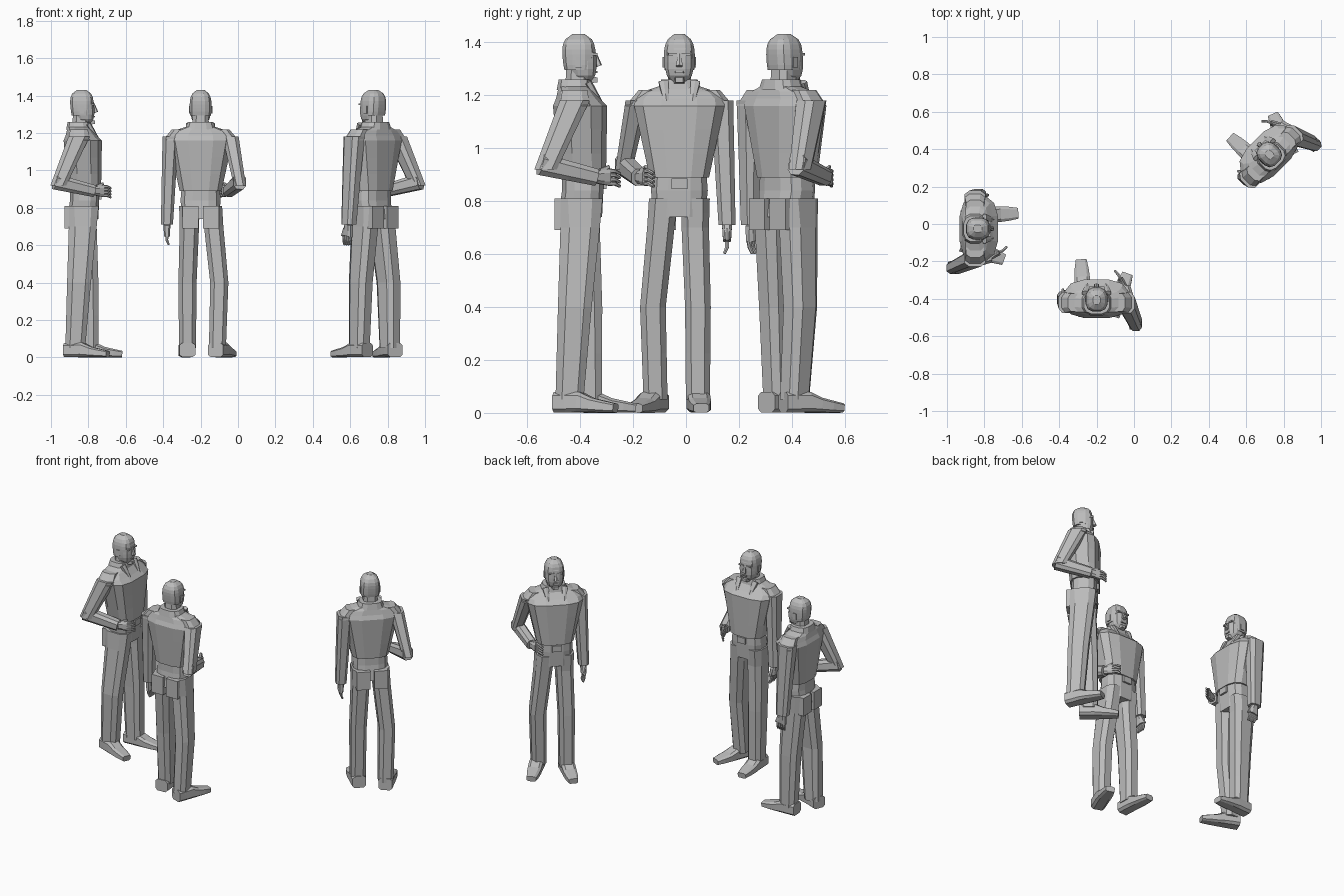
import bpy, bmesh
from math import cos, sin, pi, radians, copysign
from mathutils import Vector, Matrix

if "Cube" in bpy.data.objects:
    bpy.data.objects.remove(bpy.data.objects["Cube"], do_unlink=True)

grey = bpy.data.materials.new("plain grey")
grey.use_nodes = True
shade = (0.5, 0.5, 0.5, 1)
grey.diffuse_color = shade
grey.node_tree.nodes["Principled BSDF"].inputs["Base Color"].default_value = shade
parts = []


def finish(name, bm):
    bmesh.ops.recalc_face_normals(bm, faces=bm.faces)
    mesh = bpy.data.meshes.new(name)
    bm.to_mesh(mesh)
    bm.free()
    mesh.materials.append(grey)
    parts.append((name, mesh))


def rounded(value, square):
    return copysign(abs(value) ** square, value)


def loft(name, rows, sides=8, level=False, square=0.7):
    """Skin rings of (centre, half width, half depth), level or facing along the path."""
    bm = bmesh.new()
    rings = []
    for i, (centre, width, depth) in enumerate(rows):
        after = rows[min(i + 1, len(rows) - 1)][0]
        before = rows[max(i - 1, 0)][0]
        along = Vector((0, 0, 1)) if level else (after - before).normalized()
        across = (Vector((1, 0, 0)) - along * along.x).normalized()
        upward = along.cross(across)
        ring = []
        for k in range(sides):
            angle = 2 * pi * (k + 0.5) / sides
            point = (centre + across * width * rounded(cos(angle), square)
                     + upward * depth * rounded(sin(angle), square))
            point.z = max(point.z, 0)
            ring.append(bm.verts.new(point))
        rings.append(ring)
    for low, high in zip(rings, rings[1:]):
        for k in range(sides):
            n = (k + 1) % sides
            bm.faces.new((low[k], low[n], high[n], high[k]))
    bm.faces.new(rings[0][::-1])
    bm.faces.new(rings[-1])
    finish(name, bm)


def limb(name, joints, start, end, **style):
    """Tapering tube through the joints, with an extra ring between each pair."""
    joints = [Vector(joint) for joint in joints]
    path = [joints[0]]
    for near, far in zip(joints, joints[1:]):
        path += [near.lerp(far, 0.5), far]
    sizes = [Vector(start).lerp(Vector(end), i / (len(path) - 1)) for i in range(len(path))]
    loft(name, [(spot, *size) for spot, size in zip(path, sizes)], **style)


def block(name, centre, size, pinch=1):
    """Box whose front end is narrowed by the pinch factor."""
    bm = bmesh.new()
    bmesh.ops.create_cube(bm, size=1)
    for vert in bm.verts:
        if vert.co.y > 0:
            vert.co.x *= pinch
            vert.co.z *= pinch
        vert.co = vert.co * Vector(size) + Vector(centre)
    finish(name, bm)


def mix(low, high, t):
    return low + (high - low) * t


# Jacket: widening body, then rounded shoulders
jacket = []
for k in range(4):
    t = k / 3
    centre = Vector((0, mix(0.01, 0, t), mix(0.89, 1.16, t)))
    jacket.append((centre, mix(0.115, 0.175, t), mix(0.09, 0.105, t)))
for k in range(3):
    t = (k + 1) / 3
    centre = Vector((0, mix(0, -0.025, t), mix(1.16, 1.24, t)))
    jacket.append((centre, mix(0.175, 0.06, t ** 3), mix(0.1, 0.055, t)))
loft("jacket", jacket, sides=12, level=True)

# Belt and hips
waist, belt_top = (0, 0.01, 0.84), (0, 0.01, 0.9)
limb("belt", [waist, belt_top], start=(0.11, 0.08), end=(0.105, 0.08), sides=12, level=True)
limb("hips", [(0, 0, 0.74), waist], start=(0.1, 0.085), end=(0.11, 0.08), sides=12, level=True)
block("belt_buckle", centre=(0, 0.09, 0.865), size=(0.06, 0.02, 0.04))

# Legs: ankle, knee, thigh, hip
left_joints = [(-0.07, 0.03, 0.05), (-0.07, 0.02, 0.4), (-0.06, 0, 0.7), (-0.06, 0, 0.81)]
right_joints = [(0.09, -0.04, 0.05), (0.1, -0.02, 0.4), (0.07, 0, 0.7), (0.06, 0, 0.81)]
for name, joints in (("left_leg", left_joints), ("right_leg", right_joints)):
    limb(name, joints, start=(0.048, 0.056), end=(0.058, 0.09), level=True)

# Boots: high at the ankle, dropping to the toe
for name, heel, turn in (("left_boot", (-0.07, -0.03), 3), ("right_boot", (0.08, -0.09), -21)):
    forward = Matrix.Rotation(radians(turn), 3, "Z") @ Vector((0, 1, 0))
    rows = []
    for k in range(6):
        t = k / 5
        height = 0.04 if t < 0.5 else mix(0.045, 0.018, t)
        centre = Vector((*heel, height)) + forward * t * 0.24
        rows.append((centre, mix(0.045, 0.03, t ** 4), height))
    loft(name, rows, square=0.5)

# Sleeves: left hangs down, right is bent with the hand at the waist
left_wrist, right_wrist = Vector((-0.18, 0, 0.71)), Vector((0.15, 0.06, 0.89))
for label, side in (("left", -1), ("right", 1)):
    limb(label + "_shoulder", [(side * 0.12, -0.02, 1.22), (side * 0.16, -0.02, 1.16)],
         start=(0.035, 0.05), end=(0.046, 0.06), level=True)
limb("left_sleeve", [(-0.16, -0.02, 1.18), (-0.17, -0.01, 0.96), left_wrist],
     start=(0.046, 0.06), end=(0.034, 0.042), level=True)
limb("right_upper_sleeve", [(0.16, -0.02, 1.18), (0.21, -0.13, 0.92)],
     start=(0.046, 0.06), end=(0.034, 0.045), level=True)
limb("right_lower_sleeve", [(0.21, -0.15, 0.94), right_wrist],
     start=(0.036, 0.044), end=(0.033, 0.034))


# Hands
def hand(label, wrist, reach, spread, curl):
    knuckles = wrist + reach
    limb(label + "_palm", [wrist, knuckles], start=(0.02, 0.024), end=(0.016, 0.034))
    for k in range(4):
        base = knuckles + spread * (k - 1.5)
        middle = base + reach * 0.4
        limb(label + "_finger", [base, middle, middle + reach * 0.4 + curl],
             start=(0.009, 0.009), end=(0.006, 0.006), sides=6)
    base = wrist + reach * 0.3 + spread * 1.5
    limb(label + "_thumb", [base, base + reach * 0.7 + spread],
         start=(0.01, 0.01), end=(0.007, 0.007), sides=6)


hand("left", left_wrist, reach=Vector((0, 0.01, -0.06)),
     spread=Vector((0, 0.016, 0)), curl=Vector((0.01, 0, 0)))
hand("right", right_wrist, reach=Vector((-0.024, 0.05, 0)),
     spread=Vector((0, 0, 0.016)), curl=Vector((-0.01, 0, -0.01)))

# Neck and collar
neck = Vector((0, -0.01, 1.2))
limb("neck", [neck, neck + Vector((0, 0, 0.1))], start=(0.05, 0.05), end=(0.044, 0.045), level=True)
collar = neck + Vector((0, -0.012, 0.02))
limb("collar", [collar, collar + Vector((0, 0, 0.04))],
     start=(0.085, 0.068), end=(0.07, 0.06), sides=12, level=True)


# Head and hair share one rounded outline, fuller towards the top
def skull(name, bottom, grow, back):
    rows = []
    for k in range(8):
        t = mix(bottom, 0.98, k / 7)
        swell = (1 - abs(2 * t - 1) ** 3) ** 0.5 * grow
        centre = Vector((0, mix(0.016 - back, -0.006, t), mix(1.24, 1.425 * grow ** 0.1, t)))
        rows.append((centre, 0.056 * swell, mix(0.05, 0.066, t) * swell))
    loft(name, rows, sides=12, level=True)


skull("head", bottom=0.05, grow=1, back=0)
skull("hair", bottom=0.28, grow=1.07, back=0.02)

# Face
limb("nose", [(0, 0.056, 1.355), (0, 0.072, 1.31)], start=(0.006, 0.008), end=(0.014, 0.011), sides=6)
block("mouth", centre=(0, 0.058, 1.288), size=(0.04, 0.014, 0.01), pinch=0.7)
block("chin", centre=(0, 0.052, 1.258), size=(0.04, 0.026, 0.026), pinch=0.7)

# Mirrored details
for side in (-1, 1):
    block("seat_panel", centre=(side * 0.055, -0.075, 0.75), size=(0.085, 0.045, 0.12))
    block("brow", centre=(side * 0.025, 0.054, 1.354), size=(0.036, 0.022, 0.01), pinch=0.9)
    block("ear", centre=(side * 0.056, -0.006, 1.325), size=(0.014, 0.024, 0.04))
    limb("lapel", [(side * 0.06, 0.03, 1.25), (side * 0.045, 0.09, 1.15)],
         start=(0.02, 0.014), end=(0.008, 0.008), sides=6)

# Three standing men sharing the same parts
places = {"first": (-0.83, -0.025, -90), "second": (-0.2, -0.4, 0), "third": (0.72, 0.375, 45)}
for label, (x, y, turn) in places.items():
    place = Matrix.Translation((x, y, 0)) @ Matrix.Rotation(radians(turn), 4, "Z")
    for name, mesh in parts:
        part = bpy.data.objects.new(f"{label}_man_{name}", mesh)
        part.matrix_world = place
        bpy.context.collection.objects.link(part)
